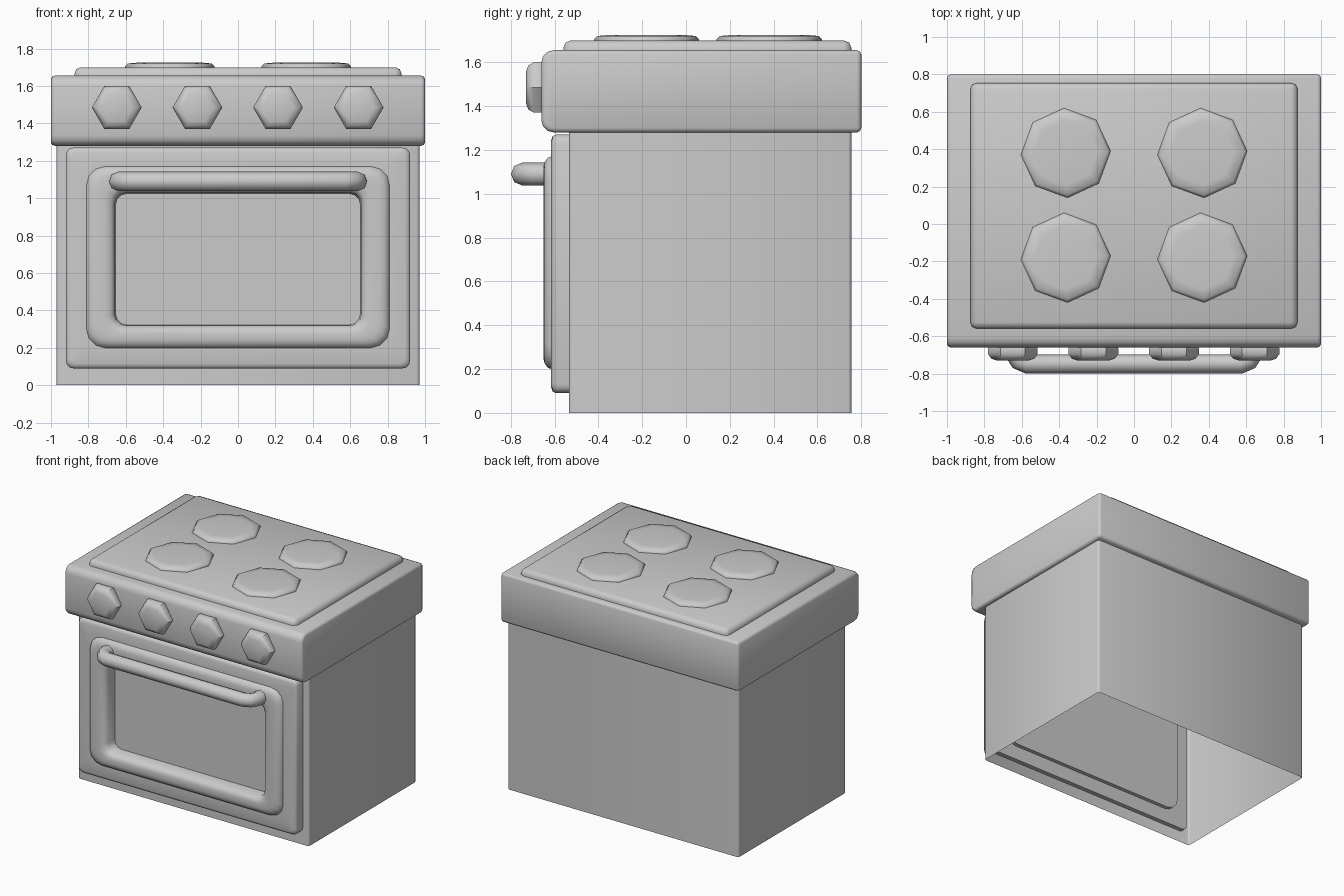
import bpy, bmesh, math

if "Cube" in bpy.data.objects:
    bpy.data.objects.remove(bpy.data.objects["Cube"], do_unlink=True)

GREY = (0.6, 0.6, 0.6, 1)
metal = bpy.data.materials.new("grey_enamel")
metal.use_nodes = True
metal.diffuse_color = GREY
metal.node_tree.nodes["Principled BSDF"].inputs["Base Color"].default_value = GREY


def activate(obj):
    bpy.ops.object.select_all(action='DESELECT')
    obj.select_set(True)
    bpy.context.view_layer.objects.active = obj


def shade(obj):
    activate(obj)
    bpy.ops.object.shade_smooth_by_angle(angle=math.radians(50))


def finish(bm, name):
    bmesh.ops.recalc_face_normals(bm, faces=bm.faces)
    mesh = bpy.data.meshes.new(name)
    bm.to_mesh(mesh)
    bm.free()
    mesh.materials.append(metal)
    obj = bpy.data.objects.new(name, mesh)
    bpy.context.collection.objects.link(obj)
    shade(obj)


def box(x, y0, y1, z0, z1):
    bm = bmesh.new()
    bmesh.ops.create_cube(bm, size=1)
    for v in bm.verts:
        v.co.x *= 2 * x
        v.co.y = y0 if v.co.y < 0 else y1
        v.co.z = z0 if v.co.z < 0 else z1
    return bm


def bevel(bm, edges, width, segments):
    bmesh.ops.bevel(bm, geom=edges, offset=width, segments=segments,
                    profile=0.5, affect='EDGES', clamp_overlap=True)


def along(edge, axis):
    a, b = edge.verts
    return abs(a.co[axis] - b.co[axis]) > 0.1


def loft(name, rings):
    """Skin a stack of equal rings and close both ends."""
    bm = bmesh.new()
    rows = [[bm.verts.new(p) for p in ring] for ring in rings]
    n = len(rows[0])
    for a, b in zip(rows, rows[1:]):
        for i in range(n):
            j = (i + 1) % n
            bm.faces.new((a[i], a[j], b[j], b[i]))
    bm.faces.new(rows[0])
    bm.faces.new(rows[-1])
    finish(bm, name)


def polygon(sides, radius, turn=0):
    for i in range(sides):
        t = turn + math.tau * i / sides
        yield radius * math.cos(t), radius * math.sin(t)


def rounded_rect(x, z0, z1, r, y, steps=4):
    """Upright rounded rectangle at depth y."""
    ring = []
    corners = [(x - r, z1 - r), (r - x, z1 - r), (r - x, z0 + r), (x - r, z0 + r)]
    for k, (cx, cz) in enumerate(corners):
        for s in range(steps):
            t = math.pi / 2 * (k + s / (steps - 1))
            ring.append((cx + r * math.cos(t), y, cz + r * math.sin(t)))
    return ring


# Hollow body, open underneath
bm = box(0.97, -0.535, 0.755, 0, 1.3)
bmesh.ops.delete(bm, geom=[f for f in bm.faces if f.calc_center_median().z < 0.01],
                 context='FACES_ONLY')
bevel(bm, [e for e in bm.edges if along(e, 2)], 0.015, 2)
finish(bm, "body")

# Control panel block with a rounder front
bm = box(1, -0.66, 0.8, 1.28, 1.655)
bevel(bm, [e for e in bm.edges if along(e, 0) and e.verts[0].co.y < 0], 0.055, 3)
bevel(bm, [e for e in bm.edges if e.calc_face_angle() > 0.7], 0.02, 2)
finish(bm, "control_block")

# Cooktop plate, rounded on all but its bottom edges
bm = box(0.875, -0.56, 0.755, 1.64, 1.7)
bevel(bm, [e for e in bm.edges if max(v.co.z for v in e.verts) > 1.69], 0.035, 2)
finish(bm, "cooktop")

# Burners
for x in (-0.365, 0.365):
    for y in (-0.18, 0.38):
        profile = [(0.24, 1.69), (0.24, 1.705), (0.225, 1.72), (0.17, 1.725)]
        loft("burner", [[(x + u, y + v, z) for u, v in polygon(8, r, 0.04)]
                        for r, z in profile])

# Control knobs
for i in range(4):
    x = -0.648 + 0.431 * i
    profile = [(0.12, -0.64), (0.133, -0.665), (0.133, -0.695), (0.115, -0.72), (0.085, -0.73)]
    loft("knob", [[(x + u, y, 1.485 + v) for u, v in polygon(6, r)]
                  for r, y in profile])

# Door: back step, slab, raised rounded frame, recessed pane
loft("oven_door", [
    rounded_rect(0.81, 0.2, 1.17, 0.1, -0.47),
    rounded_rect(0.81, 0.2, 1.17, 0.1, -0.5),
    rounded_rect(0.92, 0.09, 1.27, 0.04, -0.5),
    rounded_rect(0.92, 0.09, 1.27, 0.04, -0.595),
    rounded_rect(0.913, 0.097, 1.263, 0.04, -0.609),
    rounded_rect(0.895, 0.115, 1.245, 0.04, -0.615),
    rounded_rect(0.81, 0.2, 1.17, 0.1, -0.615),
    rounded_rect(0.805, 0.205, 1.165, 0.1, -0.63),
    rounded_rect(0.785, 0.225, 1.145, 0.095, -0.645),
    rounded_rect(0.76, 0.245, 1.125, 0.09, -0.65),
    rounded_rect(0.71, 0.28, 1.075, 0.08, -0.65),
    rounded_rect(0.68, 0.3, 1.05, 0.07, -0.643),
    rounded_rect(0.66, 0.318, 1.03, 0.06, -0.62),
    rounded_rect(0.655, 0.322, 1.025, 0.06, -0.545),
])

# Handle: bent tube
curve = bpy.data.curves.new("handle", 'CURVE')
curve.dimensions = '3D'
curve.bevel_depth = 0.052
curve.bevel_resolution = 2
curve.use_fill_caps = True
half = [(0.64, -0.6), (0.64, -0.69), (0.615, -0.73), (0.57, -0.748)]
path = half + [(-x, y) for x, y in reversed(half)]
spline = curve.splines.new('POLY')
spline.points.add(len(path) - 1)
for point, (x, y) in zip(spline.points, path):
    point.co = (x, y, 1.09, 1)
curve.materials.append(metal)
handle = bpy.data.objects.new("handle", curve)
bpy.context.collection.objects.link(handle)
activate(handle)
bpy.ops.object.convert(target='MESH')
shade(bpy.context.view_layer.objects.active)
